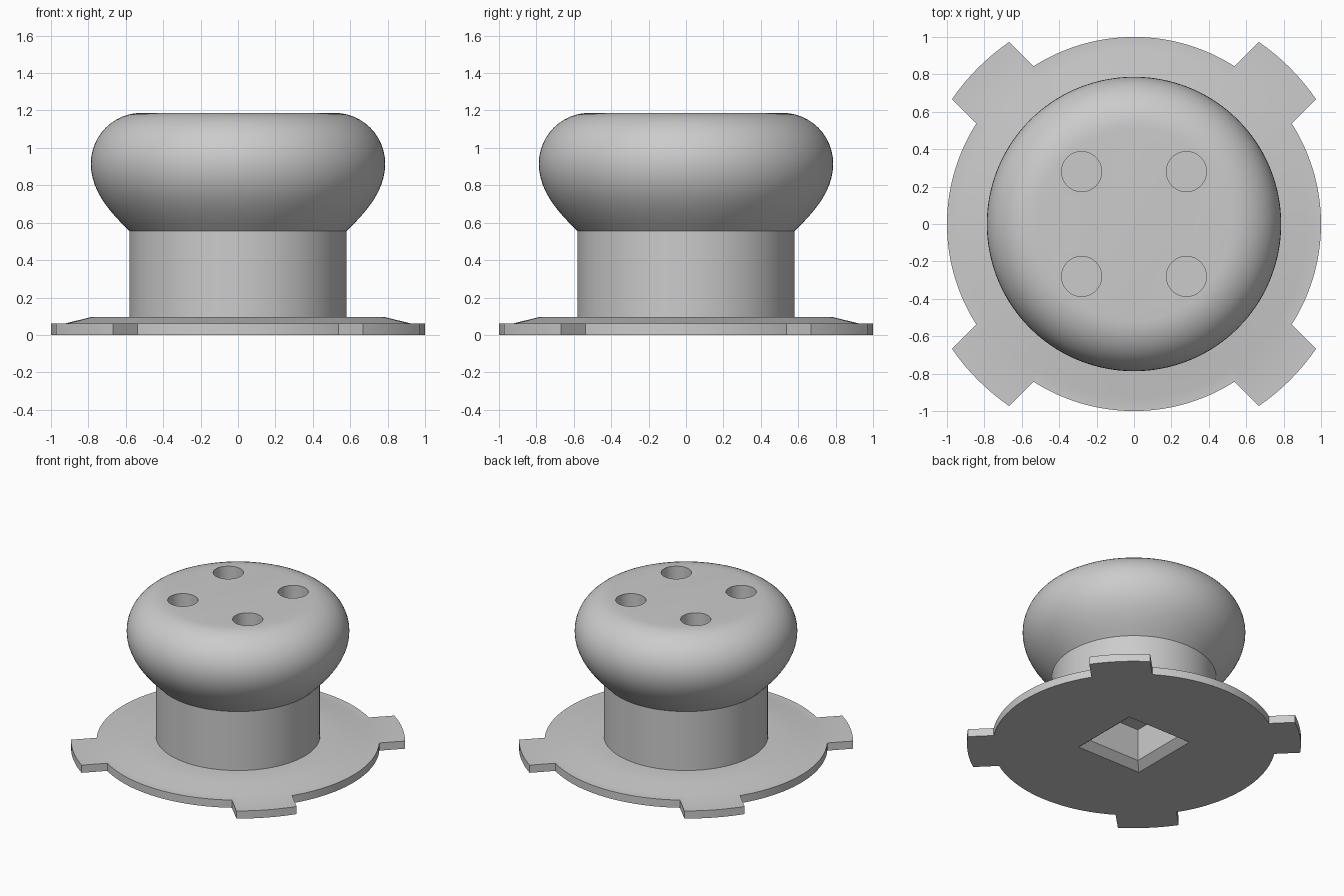
import bpy, bmesh, math
from mathutils import Matrix

if "Cube" in bpy.data.objects:
    bpy.data.objects.remove(bpy.data.objects["Cube"])

HALF_TAB, TAB_R = 0.216, 1.18
A_IN = math.asin(HALF_TAB)            # tab corner on the disc rim
A_OUT = math.asin(HALF_TAB / TAB_R)   # outer tab corner

grey = bpy.data.materials.new("plain_grey")
grey.diffuse_color = (0.6, 0.6, 0.6, 1)
grey.use_nodes = True
grey.node_tree.nodes["Principled BSDF"].inputs["Base Color"].default_value = grey.diffuse_color

# Shared angles: each quarter has one tab arc and one plain rim arc
angles = []
for q in range(4):
    mid = math.radians(45 + 90 * q)
    angles += [(mid - A_OUT + 2 * A_OUT * i / 8, TAB_R) for i in range(9)]
    span = math.pi / 2 - 2 * A_IN
    angles += [(mid + A_IN + span * i / 24, 1.0) for i in range(25)]


def circle(r):
    return lambda a, rim: r


def square(h):
    return lambda a, rim: h / max(abs(math.cos(a)), abs(math.sin(a)))


def outline(a, rim):
    return rim


# Rings from the square socket's ceiling, out over the flange, up to the knob top
rings = [(square(0.22), 0.30), (square(0.22), 0.05), (square(0.278), 0.0),
         (outline, 0.0), (outline, 0.06), (circle(0.93), 0.06),
         (circle(0.785), 0.095), (circle(0.58), 0.095), (circle(0.58), 0.555)]

# Lower knob: curve flaring out from the neck
P = [(0.58, 0.555), (0.70, 0.67), (0.787, 0.78), (0.787, 0.915)]
for i in range(1, 11):
    t = i / 10
    w = [(1 - t) ** 3, 3 * t * (1 - t) ** 2, 3 * t * t * (1 - t), t ** 3]
    r, z = (sum(w[k] * P[k][c] for k in range(4)) for c in (0, 1))
    rings.append((circle(r), z))

# Upper knob: quarter round into the flat top
for i in range(1, 13):
    t = math.pi / 2 * i / 12
    rings.append((circle(0.517 + 0.27 * math.cos(t)), 0.915 + 0.272 * math.sin(t)))

bm = bmesh.new()
loops = [[bm.verts.new((f(a, rim) * math.cos(a), f(a, rim) * math.sin(a), z))
          for a, rim in angles] for f, z in rings]
n = len(angles)
for lo, hi in zip(loops, loops[1:]):
    for i in range(n):
        j = (i + 1) % n
        bm.faces.new((lo[i], lo[j], hi[j], hi[i]))
bm.faces.new(loops[0][::-1])
bm.faces.new(loops[-1])
bmesh.ops.recalc_face_normals(bm, faces=bm.faces)
mesh = bpy.data.meshes.new("flanged_knob")
bm.to_mesh(mesh)
bm.free()
mesh.materials.append(grey)
knob = bpy.data.objects.new("flanged_knob", mesh)
bpy.context.collection.objects.link(knob)

# Four round holes in the top
bm = bmesh.new()
for sx in (-1, 1):
    for sy in (-1, 1):
        bmesh.ops.create_cone(bm, cap_ends=True, segments=48, radius1=0.107,
                              radius2=0.107, depth=0.5,
                              matrix=Matrix.Translation((sx * 0.28, sy * 0.28, 1.187)))
cut_mesh = bpy.data.meshes.new("hole_cutter")
bm.to_mesh(cut_mesh)
bm.free()
cut_mesh.materials.append(grey)
cutter = bpy.data.objects.new("hole_cutter", cut_mesh)
cutter.hide_render = True
bpy.context.collection.objects.link(cutter)

mod = knob.modifiers.new("holes", 'BOOLEAN')
mod.operation, mod.solver, mod.object = 'DIFFERENCE', 'EXACT', cutter
bpy.context.view_layer.objects.active = knob
knob.select_set(True)
bpy.ops.object.modifier_apply(modifier=mod.name)
bpy.data.objects.remove(cutter)
bpy.ops.object.shade_smooth_by_angle(angle=math.radians(30))
